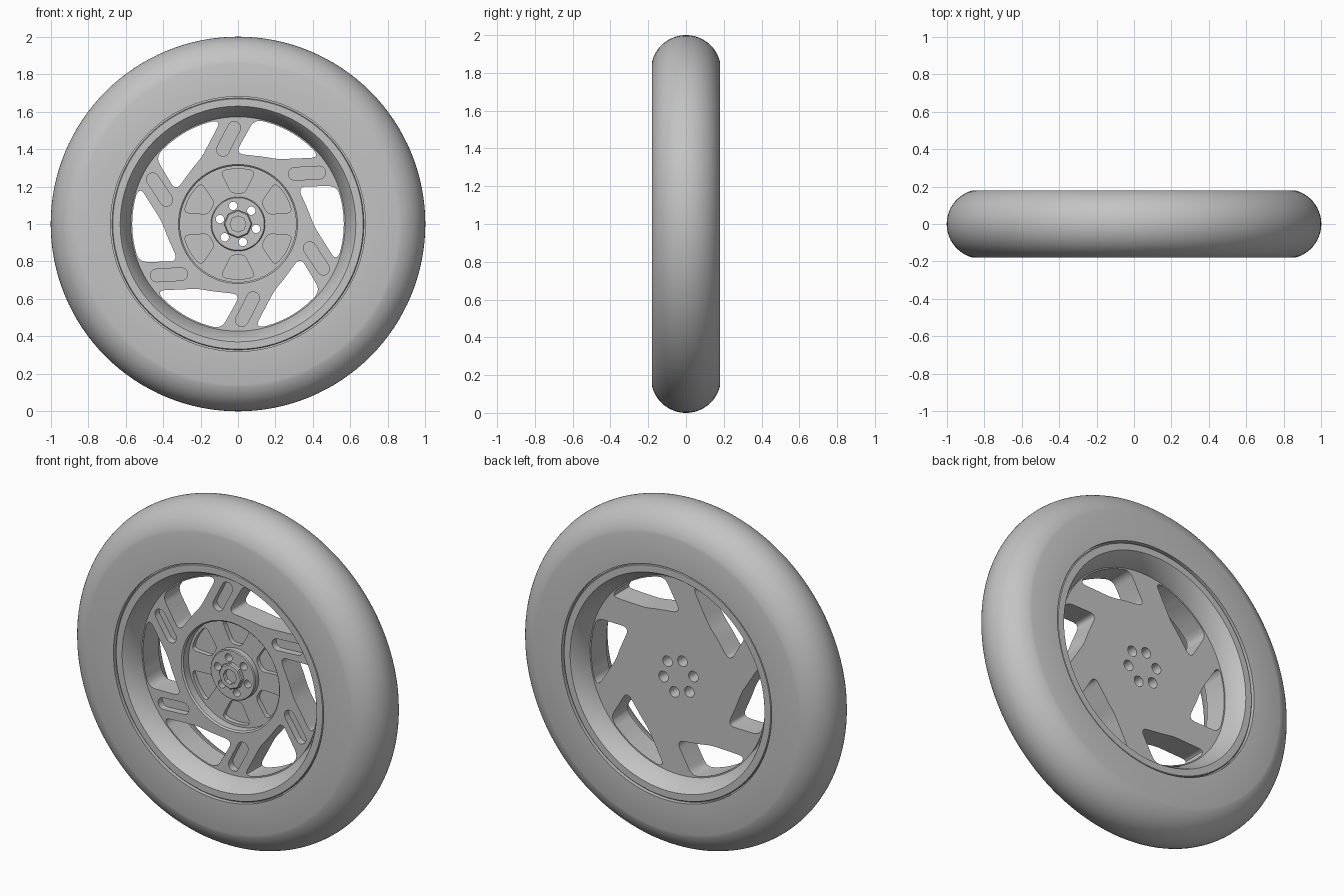
import bpy, bmesh, math
from mathutils import Matrix, Vector

if "Cube" in bpy.data.objects:
    bpy.data.objects.remove(bpy.data.objects["Cube"])

grey = bpy.data.materials.new("plain grey")
grey.use_nodes = True
grey.diffuse_color = (0.55, 0.55, 0.55, 1)
grey.node_tree.nodes["Principled BSDF"].inputs["Base Color"].default_value = grey.diffuse_color

CENTRE = Vector((0, 0, 1))
DISC = 0.07        # half thickness of the spoke disc
SPOKES = 6


def finish(name, bm):
    """Turn a bmesh into a named object."""
    bmesh.ops.remove_doubles(bm, verts=bm.verts, dist=1e-5)
    bmesh.ops.recalc_face_normals(bm, faces=bm.faces)
    mesh = bpy.data.meshes.new(name)
    bm.to_mesh(mesh)
    bm.free()
    mesh.materials.append(grey)
    obj = bpy.data.objects.new(name, mesh)
    bpy.context.collection.objects.link(obj)
    return obj


def smooth(obj):
    for p in obj.data.polygons:
        p.use_smooth = True
    obj.data.set_sharp_from_angle(angle=math.radians(30))


def lathe(name, profile, steps=96, closed=True):
    """Spin (radius, y) points about the axle."""
    bm = bmesh.new()
    vs = [bm.verts.new((r, y, 1)) for r, y in profile]
    es = [bm.edges.new(pair) for pair in zip(vs, vs[1:])]
    if closed:
        es.append(bm.edges.new((vs[-1], vs[0])))
    bmesh.ops.spin(bm, geom=vs + es, cent=CENTRE, axis=(0, 1, 0),
                   angle=2 * math.pi, steps=steps, use_merge=True)
    return finish(name, bm)


def rounded(corners, steps=6):
    """Round each (x, z, radius) corner of an outline."""
    out = []
    n = len(corners)
    for i, (x, z, r) in enumerate(corners):
        p = Vector((x, z))
        if not r:
            out.append(p)
            continue
        a = p + (Vector(corners[i - 1][:2]) - p).normalized() * r
        b = p + (Vector(corners[(i + 1) % n][:2]) - p).normalized() * r
        for k in range(steps + 1):
            t = k / steps
            out.append(a * (1 - t) ** 2 + p * 2 * t * (1 - t) + b * t * t)
    return out


def arc(radius, start, end, n):
    """Points strictly between two angles in degrees."""
    angles = [math.radians(start + (end - start) * k / n) for k in range(1, n)]
    return [(radius * math.cos(a), radius * math.sin(a), 0) for a in angles]


def prism(bm, outline, y0, y1):
    """Six copies of an extruded outline around the axle."""
    for i in range(SPOKES):
        turn = Matrix.Rotation(i * 2 * math.pi / SPOKES, 3, 'Y')
        face = bm.faces.new([bm.verts.new(turn @ Vector((p.x, y0, p.y)) + CENTRE) for p in outline])
        new = bmesh.ops.extrude_face_region(bm, geom=[face])["geom"]
        bmesh.ops.translate(bm, vec=(0, y1 - y0, 0),
                            verts=[v for v in new if isinstance(v, bmesh.types.BMVert)])


def capsule(a, b, r, n=10):
    """Long slot outline between two points."""
    a, b = Vector(a), Vector(b)
    base = math.atan2(b.y - a.y, b.x - a.x) - math.pi / 2
    pts = []
    for c, start in ((b, base), (a, base + math.pi)):
        for k in range(n + 1):
            t = start + math.pi * k / n
            pts.append(c + r * Vector((math.cos(t), math.sin(t))))
    return pts


# Tyre: flat sidewalls and a round tread
tread = []
for k in range(33):
    t = math.radians(-76.6 + 153.2 * k / 32)
    tread.append((0.815 + 0.185 * math.cos(t), 0.185 * math.sin(t)))
tyre = lathe("tyre", [(0.68, -0.18)] + tread + [(0.68, 0.18)], 128)
smooth(tyre)

# Rim: stepped lip and conical barrel, the same on both sides
half = [(0.69, 0.155), (0.672, 0.155), (0.672, 0.168), (0.668, 0.172), (0.629, 0.172),
        (0.624, 0.166), (0.572, DISC + 0.005)]
rim = lathe("rim", half + [(r, -y) for r, y in reversed(half)], 128)
smooth(rim)

# Spoke disc with the front hub recess and a raised boss
disc = lathe("spoke_disc", [(0, DISC), (0.58, DISC), (0.58, -DISC), (0.318, -DISC),
                            (0.31, -DISC + 0.008), (0.31, -0.015), (0.145, -0.015),
                            (0.145, -0.045), (0.14, -0.05), (0, -0.05)], closed=False)

cut = bmesh.new()
# Swept windows between the spokes
window = [(-0.524, 0.198, 0.045), (-0.405, 0.01, 0.04), (-0.38, -0.06, 0.03),
          (-0.318, -0.2, 0.05), (-0.527, -0.203, 0.045)]
window += arc(0.565, 201, 159, 8)
prism(cut, rounded(window), -0.2, 0.2)
# Blind slots along the spokes
prism(cut, capsule((-0.08, 0.396), (-0.021, 0.513), 0.034), -0.2, -0.03)
# Tapered pockets in the hub recess
pocket = [(0.092, 0.28, 0.03)] + arc(0.295, 72, 108, 6)
pocket += [(-0.092, 0.28, 0.03), (-0.035, 0.165, 0.025), (0.035, 0.165, 0.025)]
prism(cut, rounded(pocket), -0.2, 0.012)
# Bolt holes, wider at the back
for i in range(SPOKES):
    a = math.radians(45 + 60 * i)
    place = Matrix.Translation(CENTRE + Vector((0.1 * math.cos(a), 0, 0.1 * math.sin(a))))
    bmesh.ops.create_cone(cut, cap_ends=True, segments=20, radius1=0.019, radius2=0.033, depth=0.2,
                          matrix=place @ Matrix.Rotation(-math.pi / 2, 4, 'X'))
cutter = finish("disc_cutter", cut)

mod = disc.modifiers.new("openings", 'BOOLEAN')
mod.operation = 'DIFFERENCE'
mod.solver = 'EXACT'
mod.object = cutter
bpy.context.view_layer.update()
cut_mesh = bpy.data.meshes.new_from_object(disc.evaluated_get(bpy.context.evaluated_depsgraph_get()))
disc.modifiers.clear()
disc.data = cut_mesh
bpy.data.objects.remove(cutter)
smooth(disc)

# Eight-sided axle nut with a socket
nut = lathe("axle_nut", [(0.075, -0.045), (0.075, -0.07), (0.069, -0.076), (0.043, -0.076),
                         (0.043, -0.045)], 8)
